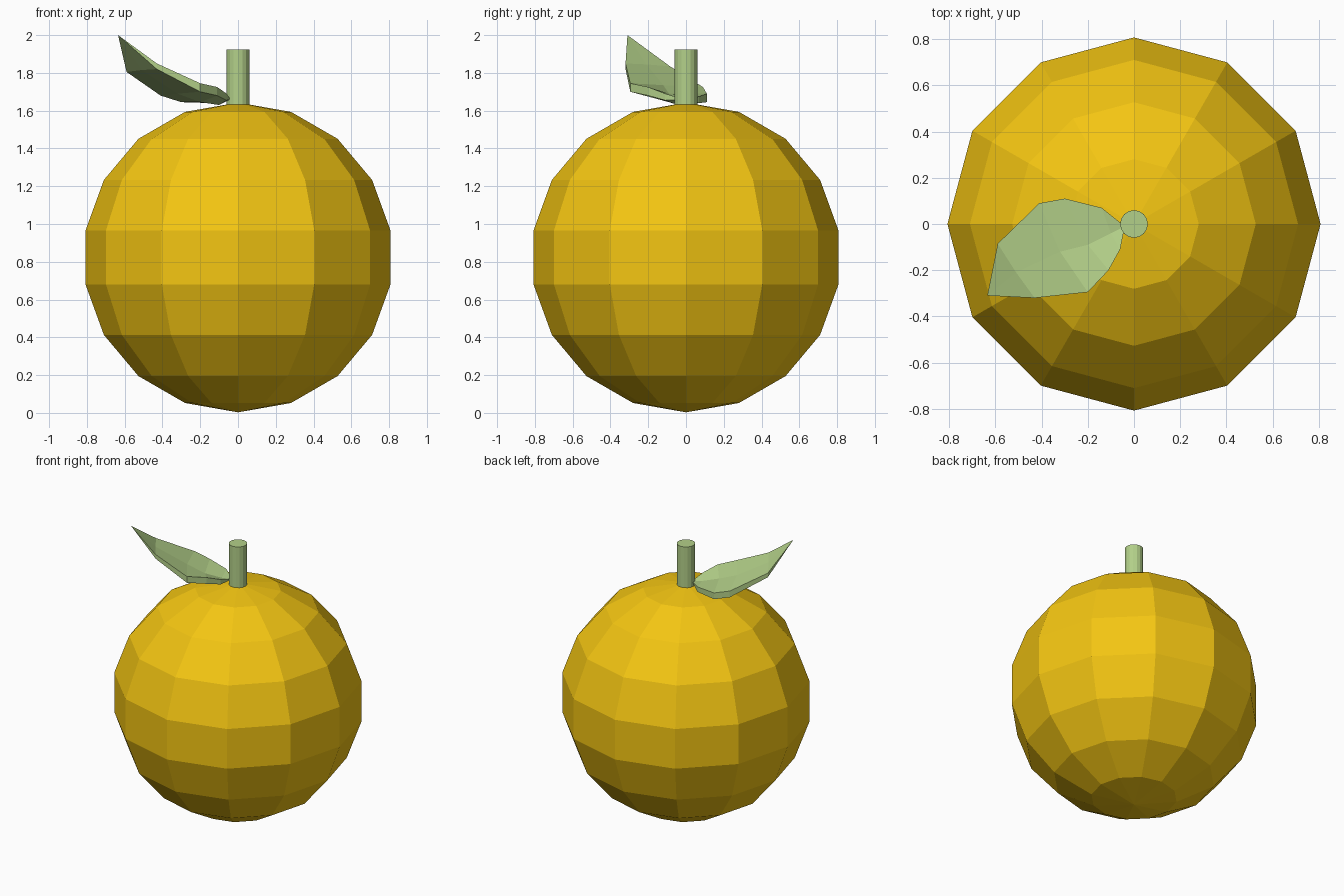
import bpy, bmesh
from math import radians

if "Cube" in bpy.data.objects:
    bpy.data.objects.remove(bpy.data.objects["Cube"])


def material(name, rgb):
    m = bpy.data.materials.new(name)
    m.diffuse_color = (*rgb, 1)
    m.use_nodes = True
    m.node_tree.nodes["Principled BSDF"].inputs["Base Color"].default_value = m.diffuse_color
    return m


orange = material("peel", (0.90, 0.56, 0.006))
green = material("leaf_green", (0.45, 0.63, 0.25))

# fruit: faceted ball
bpy.ops.mesh.primitive_uv_sphere_add(segments=12, ring_count=9, radius=0.82,
                                     location=(0, 0, 0.823))
fruit = bpy.context.object
fruit.name = "fruit"
fruit.data.materials.append(orange)

# stem: short cylinder
bpy.ops.mesh.primitive_cylinder_add(vertices=16, radius=0.06, depth=0.3,
                                    location=(0, 0, 1.775))
stem = bpy.context.object
stem.name = "stem"
stem.data.materials.append(green)

# leaf: cross rows (back edge, midrib, front edge) with a thickness per row
rows = [
    (0.035, (-0.14, 0.07, 1.675), (-0.10, -0.04, 1.665), (-0.06, -0.11, 1.69)),
    (0.045, (-0.30, 0.11, 1.69), (-0.20, -0.09, 1.69), (-0.11, -0.20, 1.725)),
    (0.045, (-0.41, 0.09, 1.725), (-0.32, -0.12, 1.735), (-0.20, -0.295, 1.745)),
    (0.03, (-0.59, -0.085, 1.835), (-0.51, -0.21, 1.845), (-0.43, -0.32, 1.85)),
]
base, tip = (-0.04, -0.01, 1.66), (-0.635, -0.31, 2.0)

bm = bmesh.new()


def grid(sign):
    """One leaf surface: top (0) or underside (1), as rows of vertices."""
    return [[bm.verts.new((x, y, z - sign * t)) for x, y, z in pts]
            for t, *pts in rows]


b, t = bm.verts.new(base), bm.verts.new(tip)
top, low = grid(0), grid(1)
for g in (top, low):
    for j in range(2):
        bm.faces.new((b, g[0][j], g[0][j + 1]))
        bm.faces.new((t, g[-1][j], g[-1][j + 1]))
        for i in range(len(g) - 1):
            bm.faces.new((g[i][j], g[i + 1][j], g[i + 1][j + 1], g[i][j + 1]))
# leaf rim joining top and underside
for j in (0, 2):
    bm.faces.new((b, top[0][j], low[0][j]))
    bm.faces.new((t, top[-1][j], low[-1][j]))
    for i in range(len(rows) - 1):
        bm.faces.new((top[i][j], top[i + 1][j], low[i + 1][j], low[i][j]))
bmesh.ops.recalc_face_normals(bm, faces=bm.faces)
mesh = bpy.data.meshes.new("leaf")
bm.to_mesh(mesh)
bm.free()
mesh.materials.append(green)
leaf = bpy.data.objects.new("leaf", mesh)
bpy.context.collection.objects.link(leaf)
